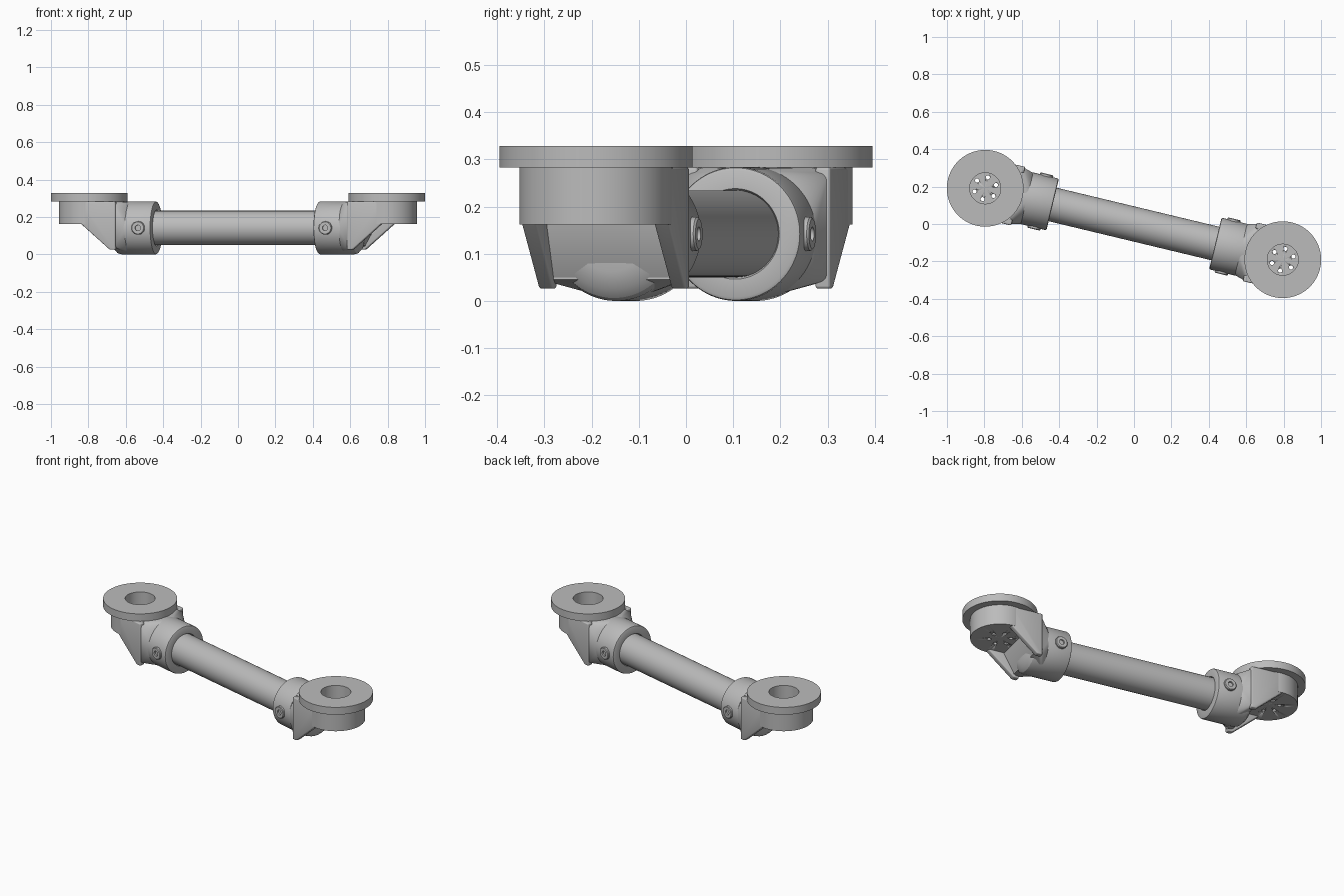
import bpy, bmesh, math
from mathutils import Matrix, Vector

cube = bpy.data.objects.get("Cube")
if cube:
    bpy.data.objects.remove(cube, do_unlink=True)

grey = bpy.data.materials.new("light_grey_metal")
grey.use_nodes = True
COLOUR = (0.5, 0.5, 0.5, 1)
grey.diffuse_color = COLOUR
grey.node_tree.nodes["Principled BSDF"].inputs["Base Color"].default_value = COLOUR

AXIS_Z = 0.142      # height of the tube axis
FLANGE_T = 0.818    # flange distance from the middle, along the tube
TILT = math.radians(-13.5)


def finish(name, bm, matrix):
    """Turn a bmesh into a smooth-shaded grey object."""
    bmesh.ops.recalc_face_normals(bm, faces=bm.faces[:])
    bm.transform(matrix)
    mesh = bpy.data.meshes.new(name)
    bm.to_mesh(mesh)
    bm.free()
    mesh.materials.append(grey)
    obj = bpy.data.objects.new(name, mesh)
    bpy.context.collection.objects.link(obj)
    bpy.ops.object.select_all(action="DESELECT")
    obj.select_set(True)
    bpy.context.view_layer.objects.active = obj
    bpy.ops.object.shade_smooth_by_angle(angle=math.radians(30))
    return obj


def lathe(name, profile, matrix, steps=64):
    """Spin (radius, height) points around z."""
    bm = bmesh.new()
    verts = [bm.verts.new((r, 0, h)) for r, h in profile]
    edges = [bm.edges.new(pair) for pair in zip(verts, verts[1:])]
    bmesh.ops.spin(bm, geom=verts + edges, cent=(0, 0, 0), axis=(0, 0, 1),
                   angle=math.tau, steps=steps, use_merge=True)
    bmesh.ops.remove_doubles(bm, verts=bm.verts[:], dist=0.0001)
    return finish(name, bm, matrix)


def prism(name, outline, v0, v1, matrix, bevel=0.0):
    """Extrude an (along, height) outline sideways from v0 to v1."""
    bm = bmesh.new()
    face = bm.faces.new([bm.verts.new((t, v0, z)) for t, z in outline])
    new = bmesh.ops.extrude_face_region(bm, geom=[face])["geom"]
    bmesh.ops.translate(bm, vec=(0, v1 - v0, 0),
                        verts=[g for g in new if isinstance(g, bmesh.types.BMVert)])
    if bevel:
        bmesh.ops.bevel(bm, geom=bm.edges[:], offset=bevel, segments=3,
                        profile=0.5, affect="EDGES")
    return finish(name, bm, matrix)


def drill(target, matrix):
    """Cut six bolt holes through the floor of the flange cup."""
    bm = bmesh.new()
    for k in range(6):
        a = math.radians(90 + 60 * k)
        spot = Matrix.Translation((0.06 * math.cos(a), 0.06 * math.sin(a), 0.18))
        bmesh.ops.create_cone(bm, cap_ends=True, segments=16, radius1=0.011,
                              radius2=0.011, depth=0.1, matrix=spot)
    cutter = finish("bolt_hole_cutter", bm, matrix)
    cutter.hide_render = True
    mod = target.modifiers.new("bolt_holes", "BOOLEAN")
    mod.operation, mod.solver, mod.object = "DIFFERENCE", "EXACT", cutter
    bpy.context.view_layer.objects.active = target
    bpy.ops.object.modifier_apply(modifier=mod.name)
    bpy.data.objects.remove(cutter, do_unlink=True)


def shoulder(name, matrix):
    """Blend from the round socket to the square web behind the flange."""
    bm = bmesh.new()
    for k in range(48):
        a = math.tau * k / 48
        bm.verts.new((0.585, 0.139 * math.cos(a), AXIS_Z + 0.139 * math.sin(a)))
    for v in (-0.156, 0.156):
        for t in (0.645, 0.67):
            for z in (0.045, 0.27):
                bm.verts.new((t, v, z))
        bm.verts.new((0.66, v * 0.85, 0.283))
    hull = bmesh.ops.convex_hull(bm, input=bm.verts[:])
    inside = [g for g in hull["geom_interior"] if isinstance(g, bmesh.types.BMVert)]
    bmesh.ops.delete(bm, geom=inside, context="VERTS")
    finish(name, bm, matrix)


# Tube between the two fittings
along_x = Matrix.Translation((0, 0, AXIS_Z)) @ Matrix.Rotation(math.pi / 2, 4, "Y")
lathe("tube", [(0, -0.55), (0.092, -0.55), (0.092, 0.55), (0, 0.55)],
      Matrix.Rotation(TILT, 4, "Z") @ along_x)

# Two identical end fittings, half a turn apart
for side, turn in (("left", 0), ("right", math.pi)):
    base = Matrix.Rotation(TILT + turn, 4, "Z")

    # Socket that grips the tube, with a rounded outer end
    lathe(side + "_socket",
          [(0.09, 0.46), (0.096, 0.447), (0.134, 0.447), (0.140, 0.450), (0.142, 0.456),
           (0.142, 0.635), (0.136, 0.657), (0.118, 0.674), (0.08, 0.686), (0, 0.69)],
          base @ along_x, 96)

    # Flange and cup
    at_flange = base @ Matrix.Translation((FLANGE_T, 0, 0))
    flange = lathe(side + "_flange",
                   [(0, 0.162), (0.162, 0.162), (0.162, 0.283), (0.205, 0.283),
                    (0.205, 0.328), (0.083, 0.328), (0.083, 0.2), (0, 0.2)],
                   at_flange, 96)
    drill(flange, at_flange)

    # Web joining socket and cup
    shoulder(side + "_shoulder", base)
    prism(side + "_web", [(0.65, 0.283), (0.728, 0.283), (0.728, 0.155),
                          (0.67, 0.05), (0.65, 0.05)], -0.15, 0.15, base)

    for s, label in ((1, "inner"), (-1, "outer")):
        # Side fin with a sloped lower edge
        prism(f"{side}_{label}_fin",
              [(0.637, 0.283), (0.637, 0.026), (0.668, 0.026),
               (FLANGE_T + 0.008, 0.164), (FLANGE_T + 0.008, 0.283)],
              s * 0.128, s * 0.161, base, 0.006)
        # Set screw with a recessed centre
        screw = (base @ Matrix.Translation((0.515, 0, AXIS_Z))
                 @ Matrix.Rotation(-s * math.pi / 2, 4, "X"))
        lathe(f"{side}_{label}_screw",
              [(0.036, 0.125), (0.036, 0.148), (0.032, 0.152),
               (0.015, 0.152), (0.015, 0.1425), (0, 0.1425)], screw, 32)
